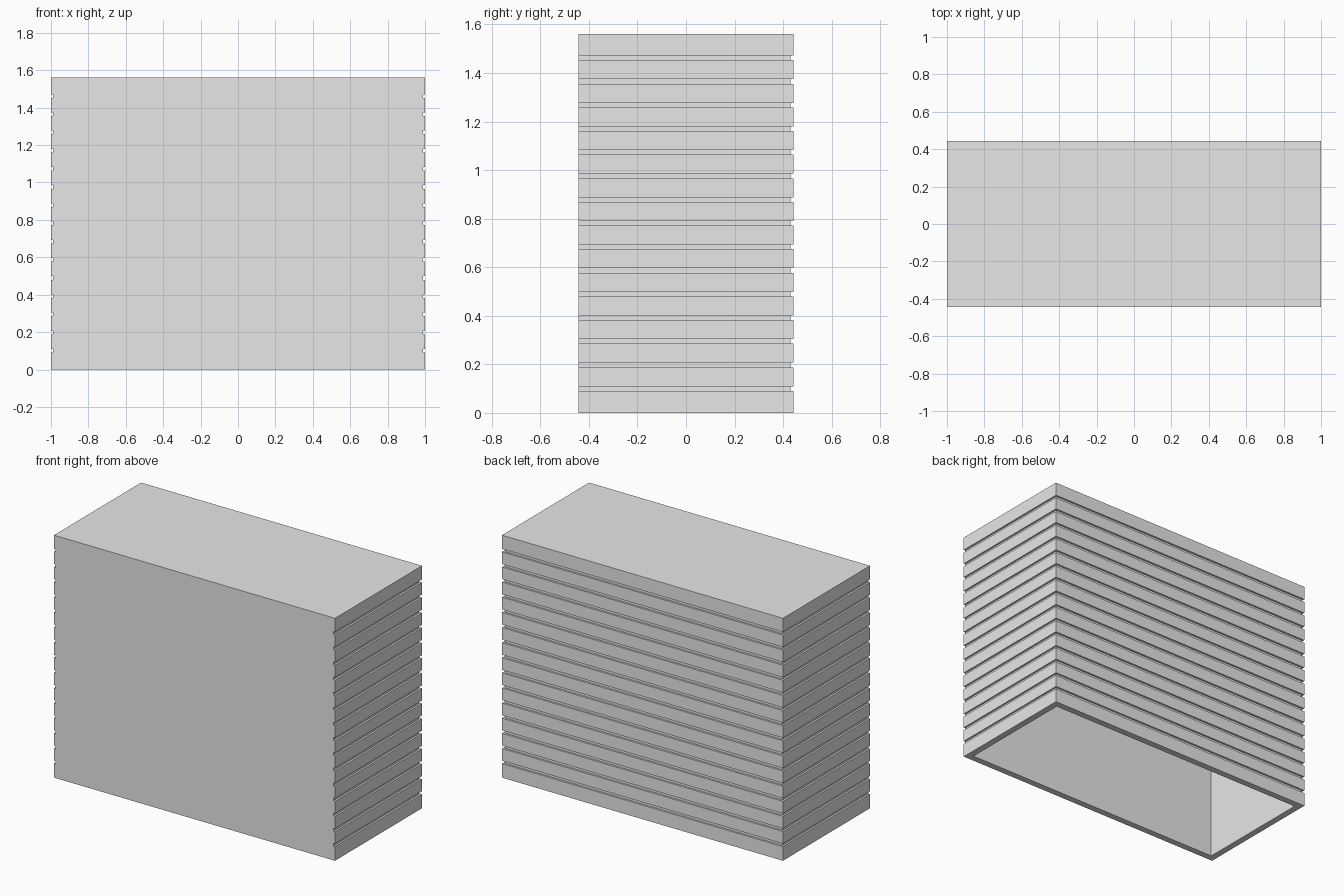
import bpy
import bmesh

# Overall size of the hollow cabinet
WIDTH, DEPTH, HEIGHT = 2.0, 0.885, 1.56
WALL = 0.043
GROOVES, PITCH, FIRST = 15, 0.0973, 0.1
GROOVE_HEIGHT, GROOVE_DEPTH = 0.019, 0.012

cube = bpy.data.objects.get("Cube")
if cube:
    bpy.data.objects.remove(cube, do_unlink=True)

grey = bpy.data.materials.new("light grey")
grey.use_nodes = True
colour = (0.8, 0.8, 0.8, 1)
grey.diffuse_color = colour
grey.node_tree.nodes["Principled BSDF"].inputs["Base Color"].default_value = colour


def prism(name, outline, z_low, z_high):
    """Extrude a counter-clockwise outline upwards."""
    bm = bmesh.new()
    base = bm.faces.new([bm.verts.new((x, y, z_low)) for x, y in outline])
    top = bmesh.ops.extrude_face_region(bm, geom=[base])["geom"]
    bmesh.ops.translate(bm, vec=(0, 0, z_high - z_low),
                        verts=[g for g in top if isinstance(g, bmesh.types.BMVert)])
    bmesh.ops.recalc_face_normals(bm, faces=bm.faces)
    mesh = bpy.data.meshes.new(name)
    bm.to_mesh(mesh)
    bm.free()
    mesh.materials.append(grey)
    obj = bpy.data.objects.new(name, mesh)
    bpy.context.collection.objects.link(obj)
    return obj


def rectangle(x, y):
    return [(-x, -y), (x, -y), (x, y), (-x, y)]


def cut(target, cutter):
    cutter.hide_render = True
    mod = target.modifiers.new("cut", 'BOOLEAN')
    mod.operation = 'DIFFERENCE'
    mod.solver = 'EXACT'
    mod.object = cutter
    bpy.context.view_layer.objects.active = target
    bpy.ops.object.modifier_apply(modifier=mod.name)
    bpy.data.objects.remove(cutter, do_unlink=True)


hx, hy = WIDTH / 2, DEPTH / 2
body = prism("slatted_cabinet", rectangle(hx, hy), 0, HEIGHT)

# Cavity open at the bottom
cut(body, prism("cavity_cutter", rectangle(hx - WALL, hy - WALL), -0.1, HEIGHT - WALL))

# Grooves wrap both sides and the back, leaving the front flat
ix, iy = hx - GROOVE_DEPTH, hy - GROOVE_DEPTH
ox, oy = hx + 0.1, hy + 0.1
u_shape = [(-ox, -oy), (-ix, -oy), (-ix, iy), (ix, iy),
           (ix, -oy), (ox, -oy), (ox, oy), (-ox, oy)]
low = FIRST - GROOVE_HEIGHT / 2
groove = prism("groove_cutter", u_shape, low, low + GROOVE_HEIGHT)
repeat = groove.modifiers.new("repeat", 'ARRAY')
repeat.count = GROOVES
repeat.use_relative_offset = False
repeat.use_constant_offset = True
repeat.constant_offset_displace = (0, 0, PITCH)
cut(body, groove)
